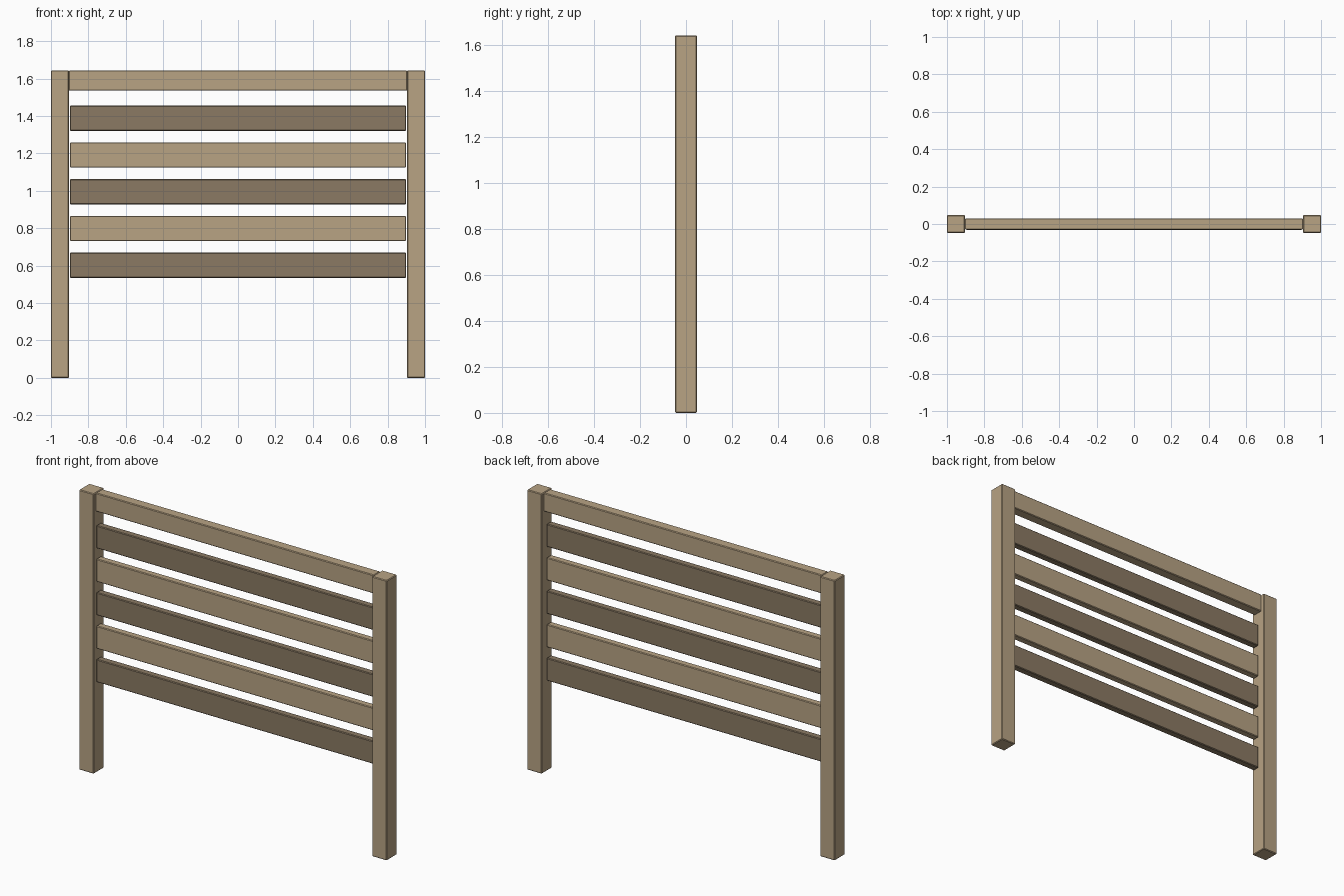
import bpy
import bmesh
from mathutils import Matrix, Vector

cube = bpy.data.objects.get("Cube")
if cube:
    bpy.data.objects.remove(cube, do_unlink=True)


def make_material(name, rgb):
    mat = bpy.data.materials.new(name)
    mat.use_nodes = True
    colour = (*rgb, 1.0)
    mat.diffuse_color = colour
    mat.node_tree.nodes["Principled BSDF"].inputs["Base Color"].default_value = colour
    return mat


light_wood = make_material("light wood", (0.48, 0.367, 0.231))
dark_wood = make_material("dark wood", (0.258, 0.195, 0.127))


def board(name, low, high, mat, chamfer=0.004):
    """Box between two corners, with a small chamfer on every edge."""
    low, high = Vector(low), Vector(high)
    bm = bmesh.new()
    place = Matrix.Translation((low + high) / 2) @ Matrix.Diagonal((*(high - low), 1))
    bmesh.ops.create_cube(bm, size=1, matrix=place)
    bmesh.ops.bevel(bm, geom=bm.edges[:], offset=chamfer, segments=1, affect='EDGES')
    mesh = bpy.data.meshes.new(name)
    bm.to_mesh(mesh)
    bm.free()
    mesh.materials.append(mat)
    obj = bpy.data.objects.new(name, mesh)
    bpy.context.collection.objects.link(obj)
    return obj


HEIGHT = 1.644
POST = 0.096
INNER = 1 - POST

# Upright posts
for side, x in (("right", -1), ("left", INNER)):
    board(side + "_post", (x, -POST / 2, 0), (x + POST, POST / 2, HEIGHT), light_wood)

# Top rail, flush with the post tops
board("top_rail", (-INNER, -0.03, 1.535), (INNER, 0.03, HEIGHT), light_wood)

# Thin slats in alternating tones, set towards the front
for i in range(5):
    z = 0.602 + i * 0.1965
    board(f"slat_{i + 1}", (-0.899, -0.032, z - 0.067), (0.899, 0.01, z + 0.067),
          light_wood if i % 2 else dark_wood)
